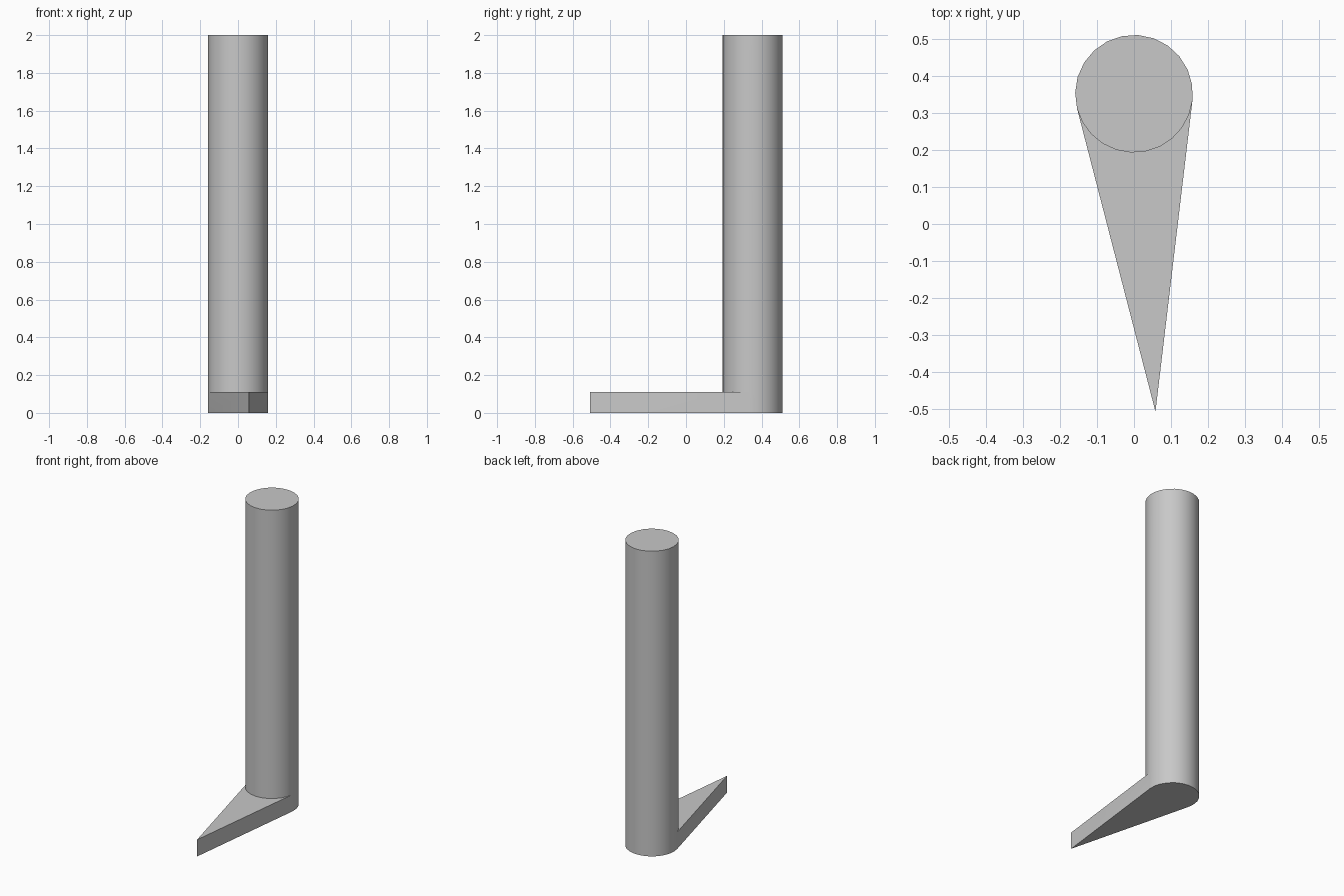
import bpy, bmesh, math

cube = bpy.data.objects.get("Cube")
if cube:
    bpy.data.objects.remove(cube, do_unlink=True)

RADIUS, CENTER_Y = 0.159, 0.352
TIP = (0.058, -0.507)
FOOT_H, HEIGHT = 0.11, 2.0
FRONT, BACK = 11, 13          # facets on the front and back of the post

grey = bpy.data.materials.new("light grey")
grey.use_nodes = True
colour = (0.58, 0.58, 0.58, 1)
grey.diffuse_color = colour
grey.node_tree.nodes["Principled BSDF"].inputs["Base Color"].default_value = colour

# Angles where the foot sides meet the post as tangents
dx, dy = TIP[0], TIP[1] - CENTER_Y
toward = math.atan2(dy, dx)
half = math.acos(RADIUS / math.hypot(dx, dy))
right, left = toward - half, toward + half
angles = [right + 2 * half * i / FRONT for i in range(FRONT)]
angles += [left + (2 * math.pi - 2 * half) * i / BACK for i in range(BACK)]
count = len(angles)

bm = bmesh.new()


def ring(z, indices):
    return {i: bm.verts.new((RADIUS * math.cos(angles[i]),
                             CENTER_Y + RADIUS * math.sin(angles[i]), z))
            for i in indices}


def walls(low, high, indices):
    for i in indices:
        j = (i + 1) % count
        bm.faces.new((low[i], low[j], high[j], high[i]))


back_ids = list(range(FRONT, count)) + [0]
low = ring(0, back_ids)
mid = ring(FOOT_H, range(count))
top = ring(HEIGHT, range(count))
tip_low = bm.verts.new((*TIP, 0))
tip_top = bm.verts.new((*TIP, FOOT_H))

# Round post and its top
walls(mid, top, range(count))
walls(low, mid, range(FRONT, count))
bm.faces.new([top[i] for i in range(count)])

# Pointed foot: sides, upper face around the post, and underside
bm.faces.new((low[0], tip_low, tip_top, mid[0]))
bm.faces.new((tip_low, low[FRONT], mid[FRONT], tip_top))
bm.faces.new([tip_top] + [mid[i] for i in range(FRONT, -1, -1)])
bm.faces.new([tip_low] + [low[i] for i in back_ids])
bmesh.ops.recalc_face_normals(bm, faces=bm.faces)

mesh = bpy.data.meshes.new("post_with_pointed_foot")
bm.to_mesh(mesh)
bm.free()
mesh.materials.append(grey)
post = bpy.data.objects.new("post_with_pointed_foot", mesh)
bpy.context.collection.objects.link(post)

bpy.ops.object.select_all(action="DESELECT")
post.select_set(True)
bpy.context.view_layer.objects.active = post
bpy.ops.object.shade_smooth_by_angle(angle=math.radians(30))
